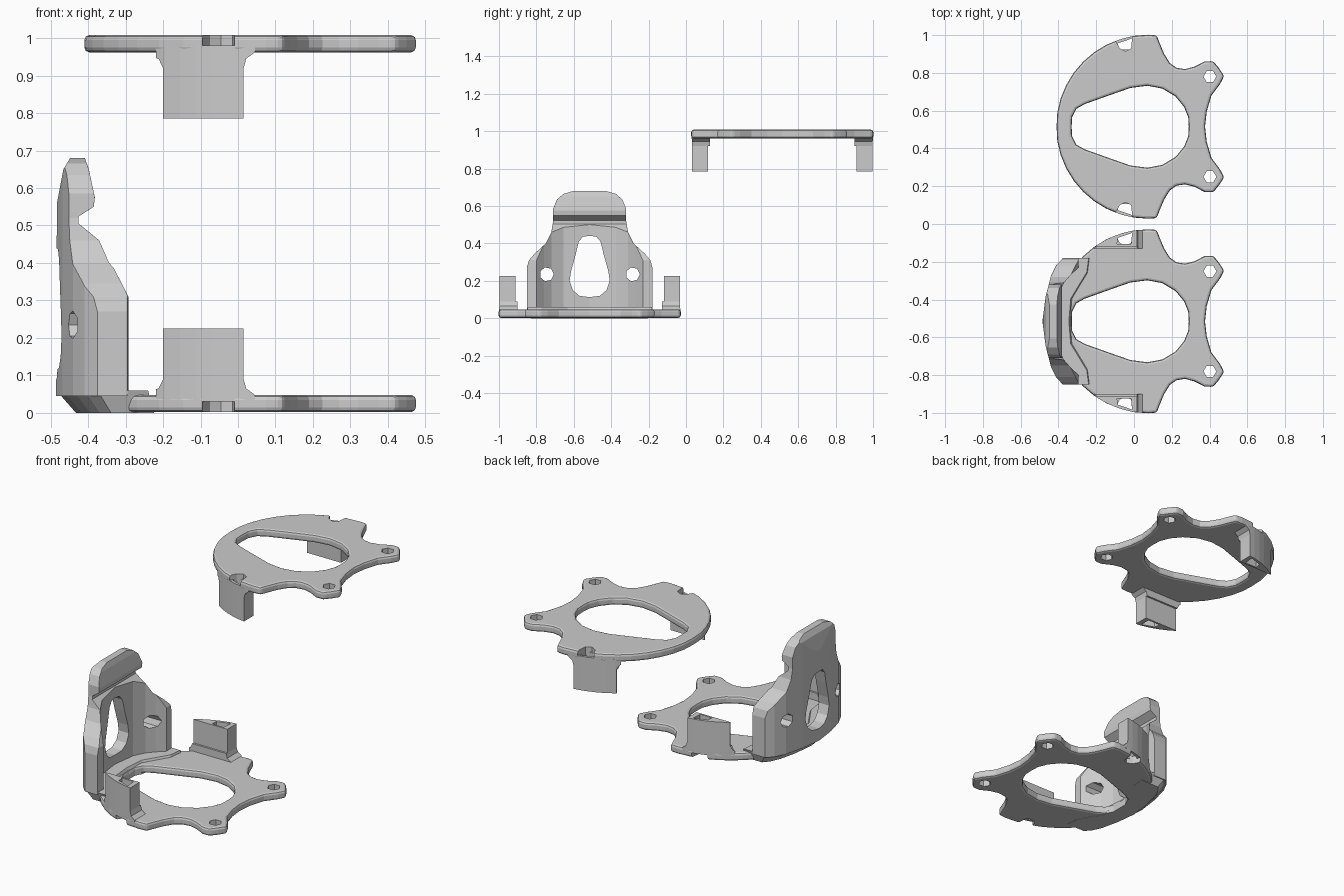
import bpy, bmesh, math
from mathutils import Matrix

if "Cube" in bpy.data.objects:
    bpy.data.objects.remove(bpy.data.objects["Cube"])

# ---------- helpers ----------
def prism(name, pts, axis, a, b):
    """Extrude a 2D profile along an axis from a to b."""
    def place(p, t):
        return {'z': (p[0], p[1], t), 'y': (p[0], t, p[1]), 'x': (t, p[0], p[1])}[axis]
    bm = bmesh.new()
    lo = [bm.verts.new(place(p, a)) for p in pts]
    hi = [bm.verts.new(place(p, b)) for p in pts]
    bm.faces.new(lo)
    bm.faces.new(hi)
    n = len(pts)
    for i in range(n):
        j = (i + 1) % n
        bm.faces.new((lo[i], lo[j], hi[j], hi[i]))
    bmesh.ops.recalc_face_normals(bm, faces=bm.faces)
    me = bpy.data.meshes.new(name)
    bm.to_mesh(me)
    bm.free()
    ob = bpy.data.objects.new(name, me)
    bpy.context.collection.objects.link(ob)
    return ob

def bake(ob):
    bpy.context.view_layer.update()
    dg = bpy.context.evaluated_depsgraph_get()
    me = bpy.data.meshes.new_from_object(ob.evaluated_get(dg))
    ob.modifiers.clear()
    ob.data = me

def boolean(ob, other, op):
    m = ob.modifiers.new("b", 'BOOLEAN')
    m.operation, m.solver, m.object = op, 'EXACT', other
    bake(ob)
    bpy.data.objects.remove(other)

def bevel(ob, width, seg=2, angle=40):
    m = ob.modifiers.new("v", 'BEVEL')
    m.width, m.segments = width, seg
    m.limit_method, m.angle_limit = 'ANGLE', math.radians(angle)
    bake(ob)

def sym(half, k=1):
    """Complete a half profile by mirroring coordinate k."""
    other = [tuple(-c if i == k else c for i, c in enumerate(p)) for p in reversed(half)]
    return half + [p for p in other if abs(p[k]) > 1e-6]

def ngon(cx, cy, r, n):
    return [(cx + r * math.cos(2 * math.pi * i / n), cy + r * math.sin(2 * math.pi * i / n)) for i in range(n)]

def flip(pts, s):
    return [(x, y * s) for x, y in pts]

CX, R, T = 0.075, 0.487, 0.048

# ---------- shared plate with eared rim ----------
def plate():
    arc = [(CX + R * math.cos(math.radians(a)), R * math.sin(math.radians(a)))
           for a in range(90, 180, 9)][::-1]
    half = [(-0.41, 0)] + arc + [
        (.12, .484), (.137, .44), (.16, .385), (.19, .337), (.225, .312), (.27, .305),
        (.32, .318), (.375, .346), (.42, .347), (.45, .31), (.478, .268), (.455, .225),
        (.41, .165), (.385, .08), (.376, 0)]
    ob = prism("plate", sym(half), 'z', 0.002, T)
    window = [(-.33, 0), (-.328, .05), (-.305, .095), (-.26, .12), (-.12, .17), (-.02, .205),
              (.07, .217), (.15, .202), (.22, .16), (.265, .105), (.287, .05), (.29, 0)]
    boolean(ob, prism("cut", sym(window), 'z', -1, 1), 'DIFFERENCE')
    bevel(ob, 0.013, 2, 50)
    for s in (1, -1):
        # screw hole in each ear and notch in the rim
        boolean(ob, prism("cut", ngon(.402, s * .265, .034, 6), 'z', -1, 1), 'DIFFERENCE')
        notch = [(-.10, .52), (-.095, .45), (-.075, .415), (-.045, .40), (-.015, .415), (-.005, .52)]
        boolean(ob, prism("cut", flip(notch, s), 'z', -1, 1), 'DIFFERENCE')
    return ob

# ---------- hollow corner posts, trimmed to the rim circle ----------
def post(s):
    ob = prism("post", [(-.2, .03), (.015, .03), (.015, .225), (-.2, .225)], 'y',
               *sorted((s * .397, s * .55)))
    flare = prism("flare", [(-.27, .03), (.045, .03), (.045, .048), (.022, .065), (.015, .09),
                            (-.2, .09), (-.212, .065), (-.27, .05)], 'y',
                  *sorted((s * .386, s * .56)))
    boolean(ob, flare, 'UNION')
    boolean(ob, prism("cut", ngon(CX, 0, R - .001, 64), 'z', -1, 1), 'INTERSECT')
    bore = [(-.09, .408), (-.015, .408), (-.01, .468), (-.045, .455), (-.085, .442)]
    boolean(ob, prism("cut", flip(bore, s), 'z', -1, 1), 'DIFFERENCE')
    return ob

def frame(name):
    ob = plate()
    ob.name = name
    for s in (1, -1):
        boolean(ob, post(s), 'UNION')
    return ob

# ---------- curved upright wall of the lower frame ----------
def upright():
    # crescent plan
    outer = [(-.485, 0), (-.468, .13), (-.44, .24), (-.41, .30), (-.375, .336)]
    inner = [(-.295, .336), (-.292, .285), (-.335, .245), (-.37, .205), (-.402, .14), (-.42, 0)]
    ob = prism("upright_wall", sym(outer + inner), 'z', .045, .75)
    # sloping inner shoulder and the groove below the lip
    shoulder = [(-.425, .8), (-.425, .505), (-.37, .46), (-.31, .345), (-.288, .30), (-.1, .30), (-.1, .8)]
    boolean(ob, prism("cut", shoulder, 'y', -.6, .6), 'DIFFERENCE')
    # hooked lip at the top
    lip = [(-.45, .50), (-.424, .525), (-.385, .55), (-.382, .575), (-.398, .65), (-.412, .69), (-.45, .69)]
    boolean(ob, prism("lip", lip, 'y', -.25, .25), 'UNION')
    # silhouette seen along x
    sil = [(.336, 0), (.336, .27), (.325, .31), (.295, .345), (.235, .40), (.205, .46), (.195, .52),
           (.195, .585), (.175, .635), (.14, .665), (.09, .68)]
    boolean(ob, prism("cut", sym(sil, 0), 'x', -.7, -.2), 'INTERSECT')
    # lean of the outer face
    side = [(-.6, 0), (-.2, 0), (-.2, .8), (-.43, .8), (-.445, .685), (-.466, .65), (-.483, .56),
            (-.484, .42), (-.474, .2), (-.484, .09), (-.6, .085)]
    boolean(ob, prism("cut", side, 'y', -.6, .6), 'INTERSECT')
    bevel(ob, .014, 2, 48)
    # tapered foot joining wall and plate
    base = outer + [(-.24, .336), (-.25, .26), (-.335, .12), (-.345, 0)]
    foot = prism("foot", sym(base), 'z', 0, .06)
    for v in foot.data.vertices:
        if v.co.z < .01:
            v.co.x = v.co.x * .85 - .02
            v.co.y *= .93
    # keep the tapered foot clear of the plate window
    boolean(foot, prism("cut", [(-.328, -.05), (-.305, -.095), (-.26, -.12), (-.1, -.15),
                                (-.1, .15), (-.26, .12), (-.305, .095), (-.328, .05)],
                        'z', -1, 1), 'DIFFERENCE')
    boolean(ob, foot, 'UNION')
    # central window and screw holes
    win = [(0, .44), (.035, .437), (.058, .41), (.075, .34), (.10, .25), (.107, .2),
           (.09, .15), (.055, .12), (0, .113)]
    boolean(ob, prism("cut", sym(win, 0), 'x', -.7, -.2), 'DIFFERENCE')
    for s in (1, -1):
        boolean(ob, prism("cut", ngon(s * .23, .235, .038, 7), 'x', -.7, -.2), 'DIFFERENCE')
    return ob

# ---------- assemble (flat faceted shading) ----------
upper = frame("upper_frame")
upper.data.transform(Matrix.Translation((0, .515, 1.01)) @ Matrix.Rotation(math.pi, 4, 'X'))
lower = frame("lower_frame")
wall = upright()
for ob in (lower, wall):
    ob.data.transform(Matrix.Translation((0, -.515, 0)))
